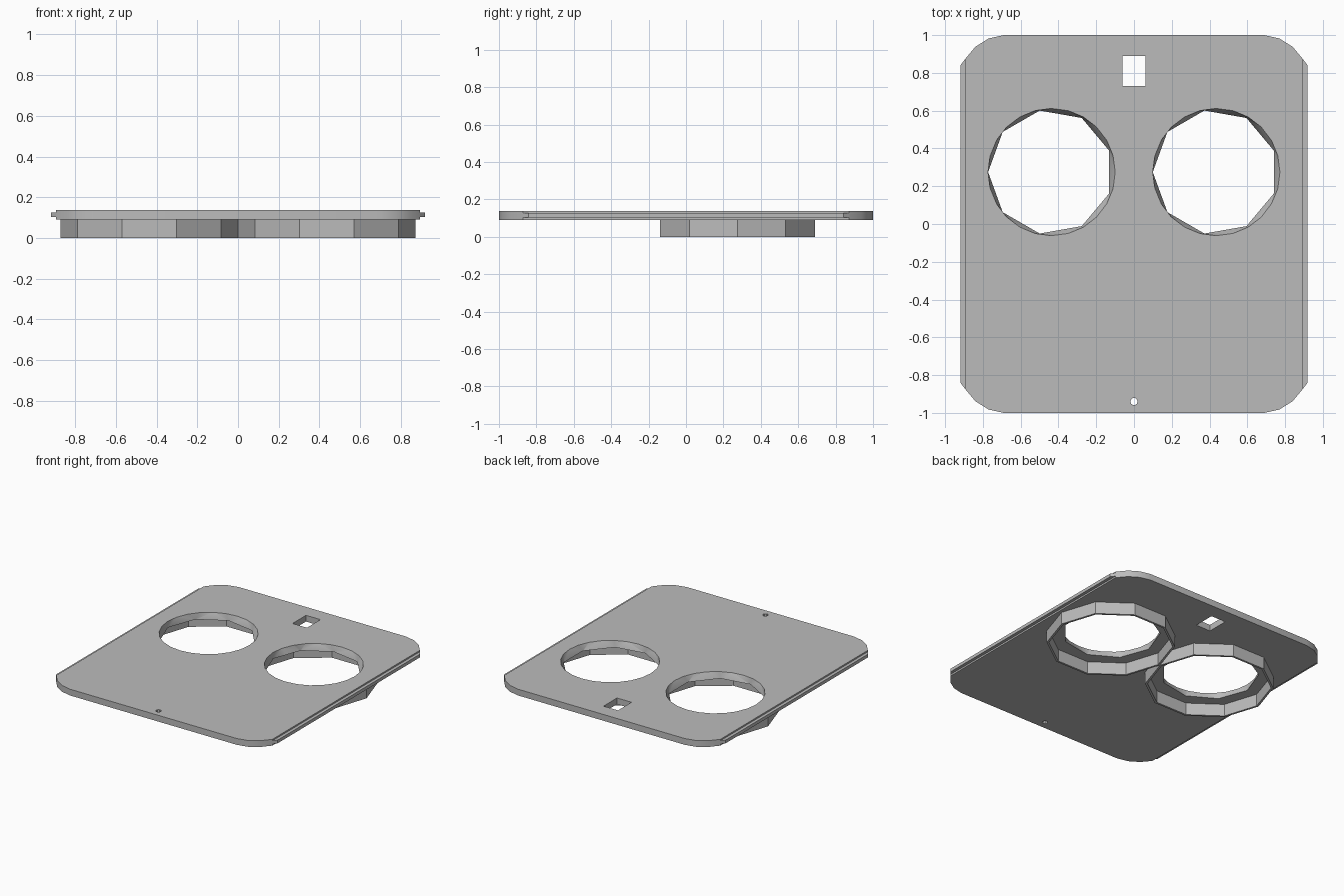
import bpy, bmesh, math

if "Cube" in bpy.data.objects:
    bpy.data.objects.remove(bpy.data.objects["Cube"], do_unlink=True)

grey = bpy.data.materials.new("plain grey")
grey.use_nodes = True
grey.diffuse_color = (0.5, 0.5, 0.5, 1)
grey.node_tree.nodes["Principled BSDF"].inputs["Base Color"].default_value = (0.5, 0.5, 0.5, 1)

BOTTOM, TOP = 0.09, 0.137
RING_X, RING_Y = 0.436, 0.275


def make_object(name, bm):
    bmesh.ops.recalc_face_normals(bm, faces=bm.faces)
    mesh = bpy.data.meshes.new(name)
    bm.to_mesh(mesh)
    bm.free()
    mesh.materials.append(grey)
    obj = bpy.data.objects.new(name, mesh)
    bpy.context.collection.objects.link(obj)
    return obj


def prism(name, outline, z0, z1):
    bm = bmesh.new()
    low = [bm.verts.new((x, y, z0)) for x, y in outline]
    high = [bm.verts.new((x, y, z1)) for x, y in outline]
    bm.faces.new(low)
    bm.faces.new(high)
    for i in range(len(low)):
        j = (i + 1) % len(low)
        bm.faces.new((low[i], low[j], high[j], high[i]))
    return make_object(name, bm)


def polygon(cx, cy, radius, sides):
    step = math.tau / sides
    return [(cx + radius * math.cos(math.pi + i * step),
             cy + radius * math.sin(math.pi + i * step)) for i in range(sides)]


def lofted_cutter(name, low_outline, high_outline, z0, z1):
    # Nine-sided at the bottom, rounder at the top
    bm = bmesh.new()
    edges = []
    for outline, z in ((low_outline, z0), (high_outline, z1)):
        verts = [bm.verts.new((x, y, z)) for x, y in outline]
        bm.faces.new(verts)
        edges += list({e for v in verts for e in v.link_edges})
    bmesh.ops.bridge_loops(bm, edges=edges)
    return make_object(name, bm)


def cut(target, cutter):
    cutter.hide_render = True
    mod = target.modifiers.new("cut", 'BOOLEAN')
    mod.operation = 'DIFFERENCE'
    mod.solver = 'EXACT'
    mod.object = cutter
    bpy.context.view_layer.objects.active = target
    bpy.ops.object.modifier_apply(modifier=mod.name)
    bpy.data.objects.remove(cutter, do_unlink=True)


# Main plate with rounded corners
corner = [(0.895, 0.872), (0.84, 0.938), (0.77, 0.982), (0.69, 1.0)]
half = corner + [(-x, y) for x, y in reversed(corner)]
plate = prism("plate", half + [(-x, -y) for x, y in half], BOTTOM, TOP)

# Openings through the plate
for side in (-1, 1):
    x = side * RING_X
    cut(plate, lofted_cutter("round_cutter", polygon(x - 0.006, RING_Y, 0.33, 9),
                             polygon(x, RING_Y, 0.337, 24), BOTTOM - 0.001, TOP + 0.001))
cut(plate, prism("slot_cutter", [(-0.06, 0.73), (0.06, 0.73), (0.06, 0.89), (-0.06, 0.89)], 0, 0.3))
cut(plate, prism("pin_cutter", polygon(0, -0.94, 0.019, 10), 0, 0.3))

bpy.ops.object.select_all(action='DESELECT')
plate.select_set(True)
bpy.context.view_layer.objects.active = plate
bpy.ops.object.shade_smooth_by_angle(angle=math.radians(30))

for side, label in ((1, "left"), (-1, "right")):
    # Thin tongue along the long edge
    tongue = [(0.895, 0.872), (0.918, 0.842), (0.918, -0.842), (0.895, -0.872)]
    prism(label + "_tongue", [(side * x, y) for x, y in tongue], 0.102, 0.126)

    # Ten-sided collar under the round opening
    bm = bmesh.new()
    loops = []
    for radius, z in ((0.436, 0), (0.436, BOTTOM), (0.42, BOTTOM), (0.42, 0)):
        loops.append([bm.verts.new((x, y, z))
                      for x, y in polygon(side * RING_X, RING_Y, radius, 10)])
    for k in range(4):
        a, b = loops[k], loops[(k + 1) % 4]
        for i in range(10):
            j = (i + 1) % 10
            bm.faces.new((a[i], a[j], b[j], b[i]))
    make_object(label + "_collar", bm)
